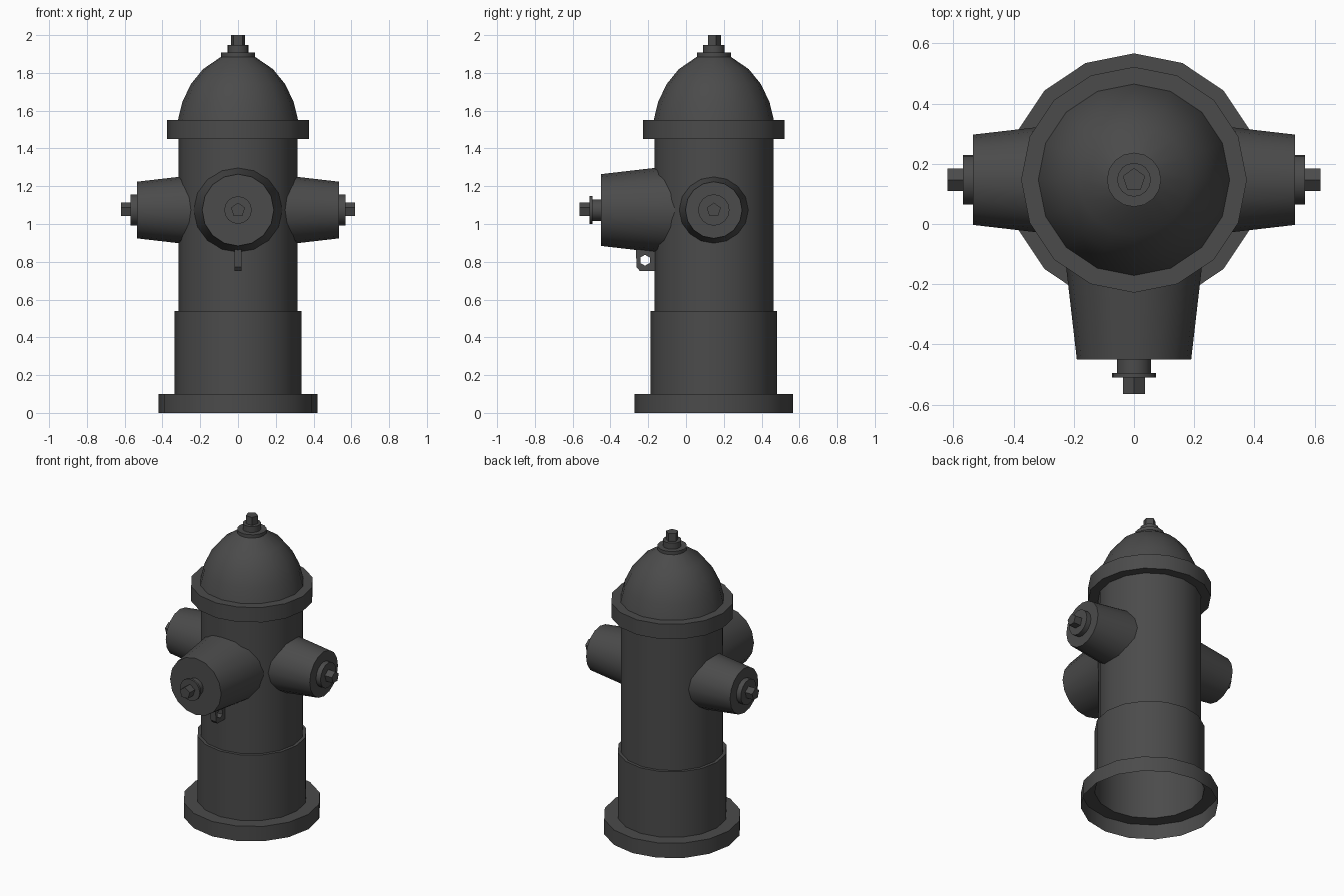
import bpy, bmesh, math
from mathutils import Matrix, Vector

if "Cube" in bpy.data.objects:
    bpy.data.objects.remove(bpy.data.objects["Cube"])

CY = 0.147      # barrel axis in y
NZ = 1.074      # nozzle height
X, Y, Z = Vector((1, 0, 0)), Vector((0, 1, 0)), Vector((0, 0, 1))

iron = bpy.data.materials.new("dark_iron")
iron.diffuse_color = (0.07, 0.07, 0.07, 1)
iron.use_nodes = True
iron.node_tree.nodes["Principled BSDF"].inputs["Base Color"].default_value = iron.diffuse_color


def finish(ob):
    ob.data.materials.append(iron)
    bpy.ops.object.select_all(action='DESELECT')
    ob.select_set(True)
    bpy.context.view_layer.objects.active = ob
    bpy.ops.object.shade_smooth_by_angle(angle=math.radians(30))


def lathe(name, profile, axis=Z, up=Y, sides=16, cap=False):
    """Revolve (radius, distance) points around an axis through the barrel."""
    origin = Vector((0, CY, 0 if axis == Z else NZ))
    frame = Matrix((up, axis.cross(up), axis)).transposed()
    bm = bmesh.new()
    rings = []
    for r, d in profile:
        ring = []
        for i in range(sides):
            a = 2 * math.pi * i / sides
            p = Vector((r * math.cos(a), r * math.sin(a), d))
            ring.append(bm.verts.new(origin + frame @ p))
        rings.append(ring)
    for a, b in zip(rings, rings[1:]):
        for i in range(sides):
            j = (i + 1) % sides
            bm.faces.new((a[i], a[j], b[j], b[i]))
    if cap:
        bm.faces.new(rings[-1])
    me = bpy.data.meshes.new(name)
    bm.to_mesh(me)
    bm.free()
    ob = bpy.data.objects.new(name, me)
    bpy.context.collection.objects.link(ob)
    finish(ob)


# Hollow main shell, open underneath
lathe("base_flange", [(.42, 0), (.42, .1), (.335, .1)])
lathe("barrel", [(.335, .1), (.335, .54), (.315, .54), (.315, 1.45)])
lathe("bonnet_flange", [(.315, 1.45), (.375, 1.45), (.375, 1.55), (.318, 1.55)])
lathe("bonnet_dome", [(.318, 1.55), (.295, 1.645), (.25, 1.74), (.185, 1.82),
                      (.09, 1.885)])
lathe("bonnet_cap", [(.09, 1.88), (.09, 1.907), (.056, 1.907), (.056, 1.947)], cap=True)
lathe("top_nut", [(.039, 1.945), (.039, 2.0)], sides=5, cap=True)

# Side outlets
for side, axis in (("right", X), ("left", -X)):
    lathe(side + "_nozzle", [(.184, .24), (.15, .535)], axis, Z, cap=True)
    lathe(side + "_cap_plate", [(.083, .535), (.083, .568)], axis, Z, cap=True)
    lathe(side + "_nut", [(.039, .568), (.039, .62)], axis, Z, sides=5, cap=True)

# Large front outlet
lathe("front_nozzle", [(.236, .2), (.19, .597)], -Y, Z, cap=True)
lathe("front_cap_stem", [(.057, .597), (.057, .642), (.073, .642), (.073, .657)],
      -Y, Z, cap=True)
lathe("front_nut", [(.039, .657), (.039, .712)], -Y, Z, sides=5, cap=True)

# Chain lug with a hexagonal hole: flat outline in the y-z plane, extruded in x
outline = [(-.15, .752), (-.245, .752), (-.262, .772), (-.265, .87), (-.15, .87)]
hole = [(-.217 + .029 * math.sin(k * math.pi / 3),
         .808 + .029 * math.cos(k * math.pi / 3)) for k in range(6)]
cu = bpy.data.curves.new("chain_lug", 'CURVE')
cu.dimensions = '2D'
cu.fill_mode = 'BOTH'
cu.extrude = .019
for pts in (outline, hole):
    sp = cu.splines.new('POLY')
    sp.points.add(len(pts) - 1)
    for p, (u, v) in zip(sp.points, pts):
        p.co = (u, v, 0, 1)
    sp.use_cyclic_u = True
lug = bpy.data.objects.new("chain_lug", cu)
lug.rotation_euler = (math.pi / 2, 0, math.pi / 2)
bpy.context.collection.objects.link(lug)
bpy.ops.object.select_all(action='DESELECT')
lug.select_set(True)
bpy.context.view_layer.objects.active = lug
bpy.ops.object.convert(target='MESH')
finish(bpy.context.view_layer.objects.active)
